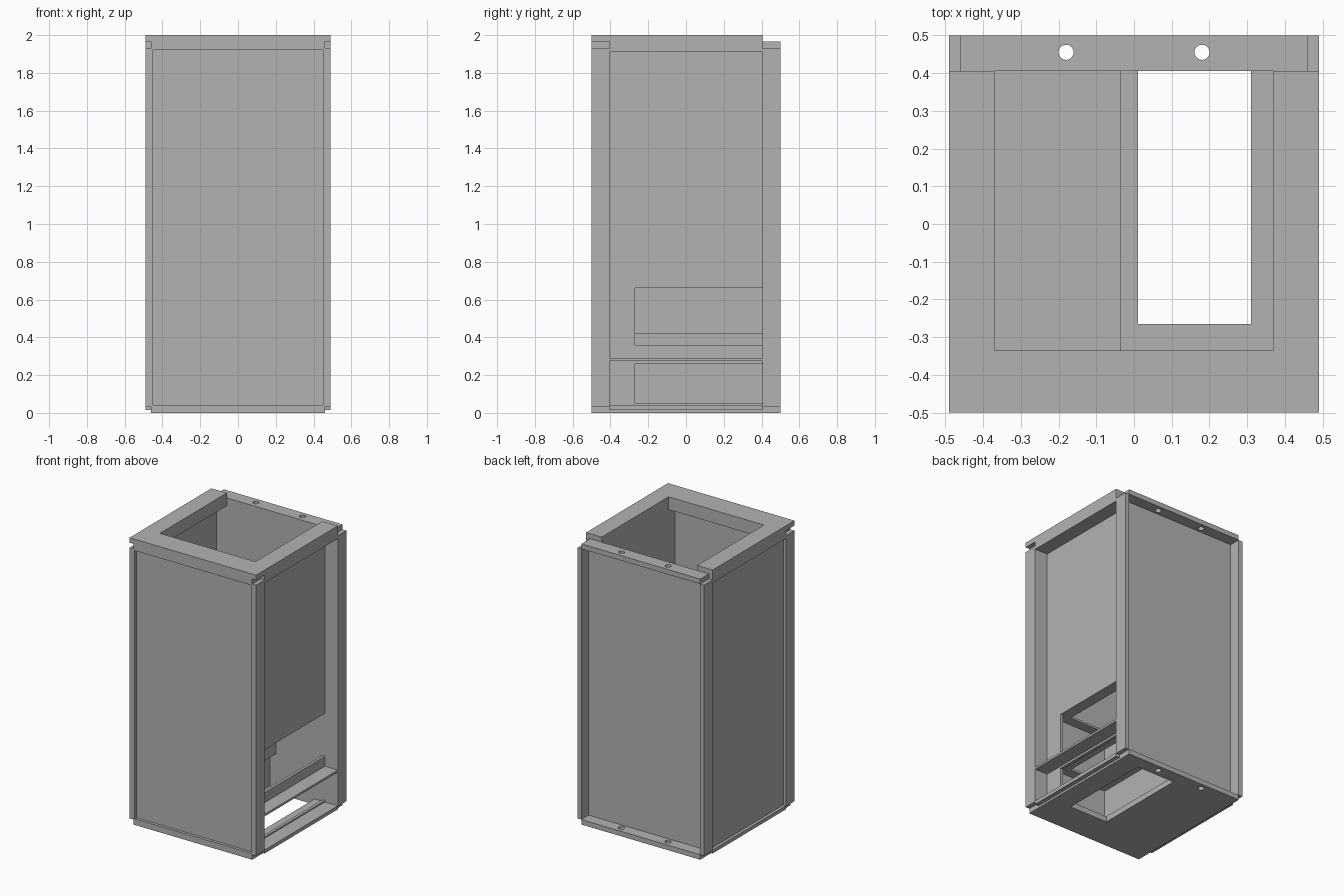
import bpy

cube = bpy.data.objects.get("Cube")
if cube:
    bpy.data.objects.remove(cube, do_unlink=True)

grey = bpy.data.materials.new("sheet_metal_grey")
grey.use_nodes = True
color = (0.45, 0.45, 0.45, 1)
grey.diffuse_color = color
grey.node_tree.nodes["Principled BSDF"].inputs["Base Color"].default_value = color


def box(name, x, y, z):
    """Box from (min, max) pairs along each axis."""
    bpy.ops.mesh.primitive_cube_add(size=1)
    ob = bpy.context.object
    ob.name = name
    for v in ob.data.vertices:
        v.co = [r[0] if c < 0 else r[1] for c, r in zip(v.co, (x, y, z))]
    ob.data.materials.append(grey)
    return ob


def cut(ob, cutter):
    """Subtract the cutter from the part, then discard it."""
    mod = ob.modifiers.new("cut", "BOOLEAN")
    mod.operation = "DIFFERENCE"
    mod.solver = "EXACT"
    mod.object = cutter
    bpy.context.view_layer.objects.active = ob
    bpy.ops.object.modifier_apply(modifier=mod.name)
    bpy.data.objects.remove(cutter, do_unlink=True)


W, POST, INNER = 0.49, 0.46, 0.37
BACK, FRONT = 0.405, -0.405
ANY = (-3, 3)
HOLE_X, HOLE_Y = (0.01, 0.31), (-0.265, BACK)

# Top frame, open at the back
frame = box("top_frame", (-W, W), (-0.5, BACK), (1.965, 2.0))
cut(frame, box("cutter", (-INNER, INNER), (-0.335, 1), ANY))
lower = box("top_frame_lower", (-W, W), (FRONT, BACK), (1.91, 1.965))
cut(lower, box("cutter", (-INNER, INNER), (-0.335, 1), ANY))
box("front_top_rail", (-POST, POST), (-0.5, FRONT), (1.92, 1.965))

# Corner posts: deep ones at the front, thin plates at the back
for side, s in (("left", 1), ("right", -1)):
    inner = 0.39 if s > 0 else 0.45
    box(f"{side}_front_post", sorted((s * 0.45, s * W)), (-0.5, FRONT), (0.035, 1.93))
    box(f"{side}_front_post_lip", sorted((s * inner, s * 0.45)), (-0.45, FRONT), (0.035, 1.93))
    box(f"{side}_back_post", sorted((s * POST, s * W)), (BACK, 0.5), (0.035, 1.93))

# Front and back panels
box("front_panel", (-0.45, 0.45), (-0.48, FRONT), (0.03, 1.93))
box("back_panel", (-W, W), (BACK, 0.42), (0.035, 1.93))
box("front_bottom_rail", (-POST, POST), (-0.5, -0.47), (0.0, 0.043))

# Back flanges with round holes
for name, z in (("top", (1.93, 1.965)), ("bottom", (0.0, 0.035))):
    flange = box(f"back_{name}_flange", (-POST, POST), (BACK, 0.5), z)
    for hx in (-0.18, 0.18):
        bpy.ops.mesh.primitive_cylinder_add(vertices=32, radius=0.02, depth=0.2,
                                            location=(hx, 0.455, z[0]))
        cut(flange, bpy.context.object)

# Closed side panel
box("right_side_panel", (-0.47, -0.45), (FRONT, BACK), (0.04, 1.91))

# Open side: recessed panel with two access openings and a rail between
panel = box("left_side_panel", (INNER, 0.39), (FRONT, BACK), (0.29, 1.91))
cut(panel, box("cutter", ANY, (-0.27, 1), (0.36, 0.66)))
panel = box("left_lower_panel", (INNER, 0.39), (FRONT, BACK), (0.04, 0.275))
cut(panel, box("cutter", ANY, (-0.27, 1), (0.05, 0.26)))
box("left_side_rail", (INNER, W), (FRONT, BACK), (0.275, 0.29))

# Base plates
base = box("base_plate", (-W, W), (FRONT, BACK), (0.015, 0.04))
cut(base, box("cutter", HOLE_X, HOLE_Y, ANY))
box("front_base_plate", (-POST, POST), (-0.5, FRONT), (0.0, 0.035))
under = box("base_underside", (-POST, POST), (FRONT, BACK), (0.0, 0.015))
cut(under, box("cutter", HOLE_X, HOLE_Y, ANY))

# Inner shelves around the vertical shaft
for name, z in (("upper", (0.66, 0.675)), ("middle", (0.275, 0.29))):
    shelf = box(f"{name}_shelf", (-0.035, INNER), (FRONT, BACK), z)
    cut(shelf, box("cutter", HOLE_X, HOLE_Y, ANY))
box("side_shelf", (-0.45, -0.035), (FRONT, BACK), (0.66, 0.69))

# Shaft walls and ledge
box("shaft_side_wall", (-0.05, -0.035), (-0.335, BACK), (0.04, 0.66))
box("shaft_front_wall", (-0.05, INNER), (-0.35, -0.335), (0.04, 0.66))
box("shaft_ledge", (-0.035, 0.01), (-0.335, BACK), (0.29, 0.42))
